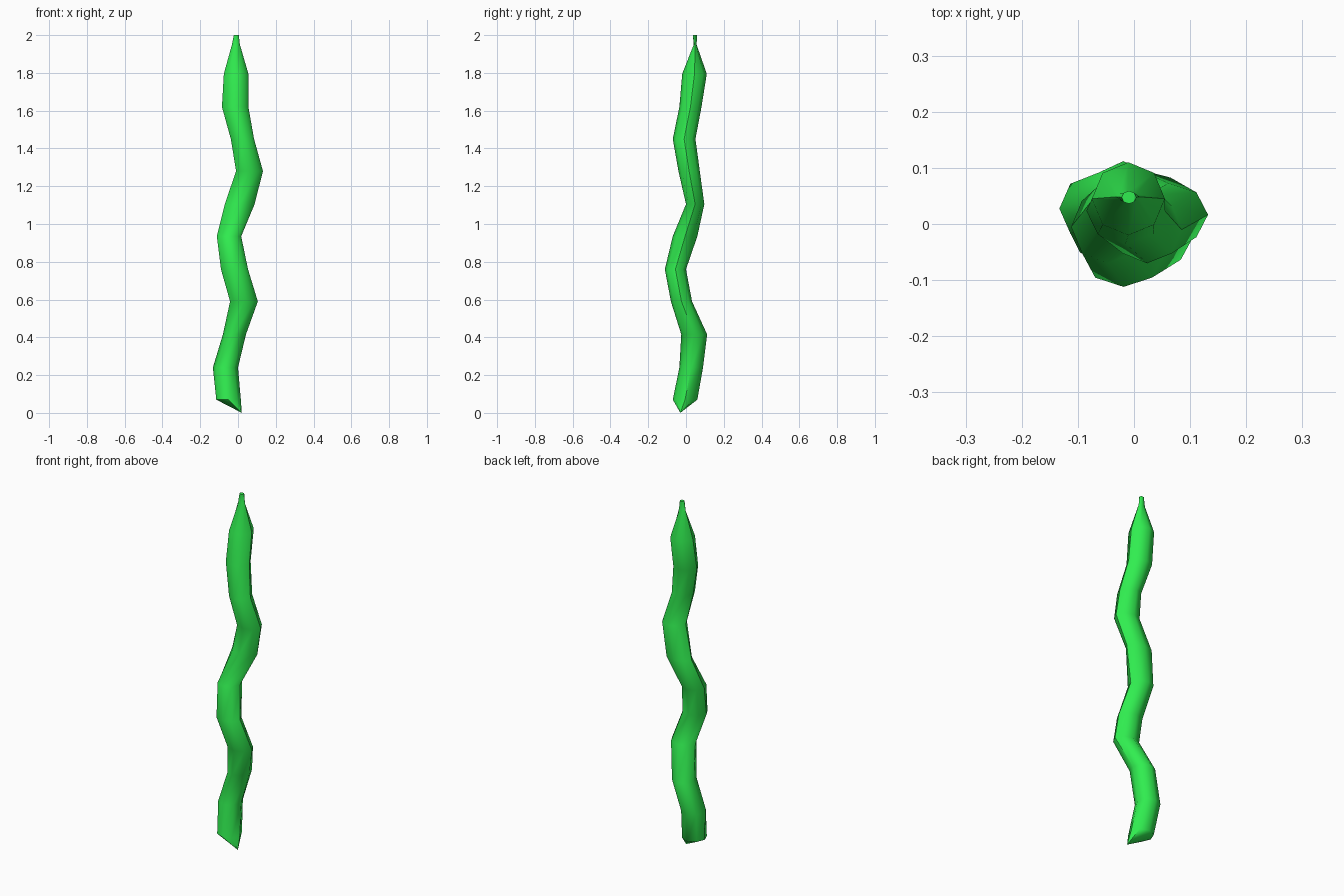
import bpy, bmesh, math

if "Cube" in bpy.data.objects:
    bpy.data.objects.remove(bpy.data.objects["Cube"])

SIDES = 8

# Cross-sections, bottom to top: z, x min, x max, y min, y max
sections = [
    (0.07, -0.115, 0.015, -0.07, 0.06),
    (0.24, -0.133, 0.00, -0.035, 0.09),
    (0.415, -0.08, 0.042, -0.025, 0.112),
    (0.59, -0.042, 0.105, -0.08, 0.032),
    (0.76, -0.09, 0.053, -0.112, 0.00),
    (0.935, -0.112, 0.017, -0.07, 0.06),
    (1.105, -0.07, 0.088, 0.00, 0.097),
    (1.28, -0.01, 0.132, -0.04, 0.073),
    (1.45, -0.038, 0.085, -0.07, 0.05),
    (1.62, -0.085, 0.055, -0.035, 0.082),
    (1.795, -0.075, 0.055, -0.02, 0.11),
    (1.95, -0.032, 0.01, 0.041, 0.056),
    (2.00, -0.022, 0.004, 0.036, 0.059),
]

bm = bmesh.new()
rings = []
for z, x0, x1, y0, y1 in sections:
    ring = []
    for i in range(SIDES):
        a = 2 * math.pi * i / SIDES
        ring.append(bm.verts.new(((x0 + x1) / 2 + (x1 - x0) / 2 * math.cos(a),
                                  (y0 + y1) / 2 + (y1 - y0) / 2 * math.sin(a), z)))
    rings.append(ring)

# Wavy tube and pinched top
for lo, hi in zip(rings, rings[1:]):
    for i in range(SIDES):
        j = (i + 1) % SIDES
        bm.faces.new((lo[i], lo[j], hi[j], hi[i]))
bm.faces.new(rings[-1])

# Off-centre point at the bottom
tip = bm.verts.new((0.02, -0.03, 0.0))
for i in range(SIDES):
    bm.faces.new((rings[0][(i + 1) % SIDES], rings[0][i], tip))
bmesh.ops.recalc_face_normals(bm, faces=bm.faces)

mesh = bpy.data.meshes.new("wavy_stalk")
bm.to_mesh(mesh)
bm.free()
stalk = bpy.data.objects.new("wavy_stalk", mesh)
bpy.context.collection.objects.link(stalk)

# Green colour
green = bpy.data.materials.new("green")
green.diffuse_color = (0.03, 0.85, 0.08, 1)
green.use_nodes = True
green.node_tree.nodes["Principled BSDF"].inputs["Base Color"].default_value = green.diffuse_color
mesh.materials.append(green)

# Smooth body with sharp ends
bpy.context.view_layer.objects.active = stalk
stalk.select_set(True)
bpy.ops.object.shade_smooth_by_angle(angle=math.radians(46))
